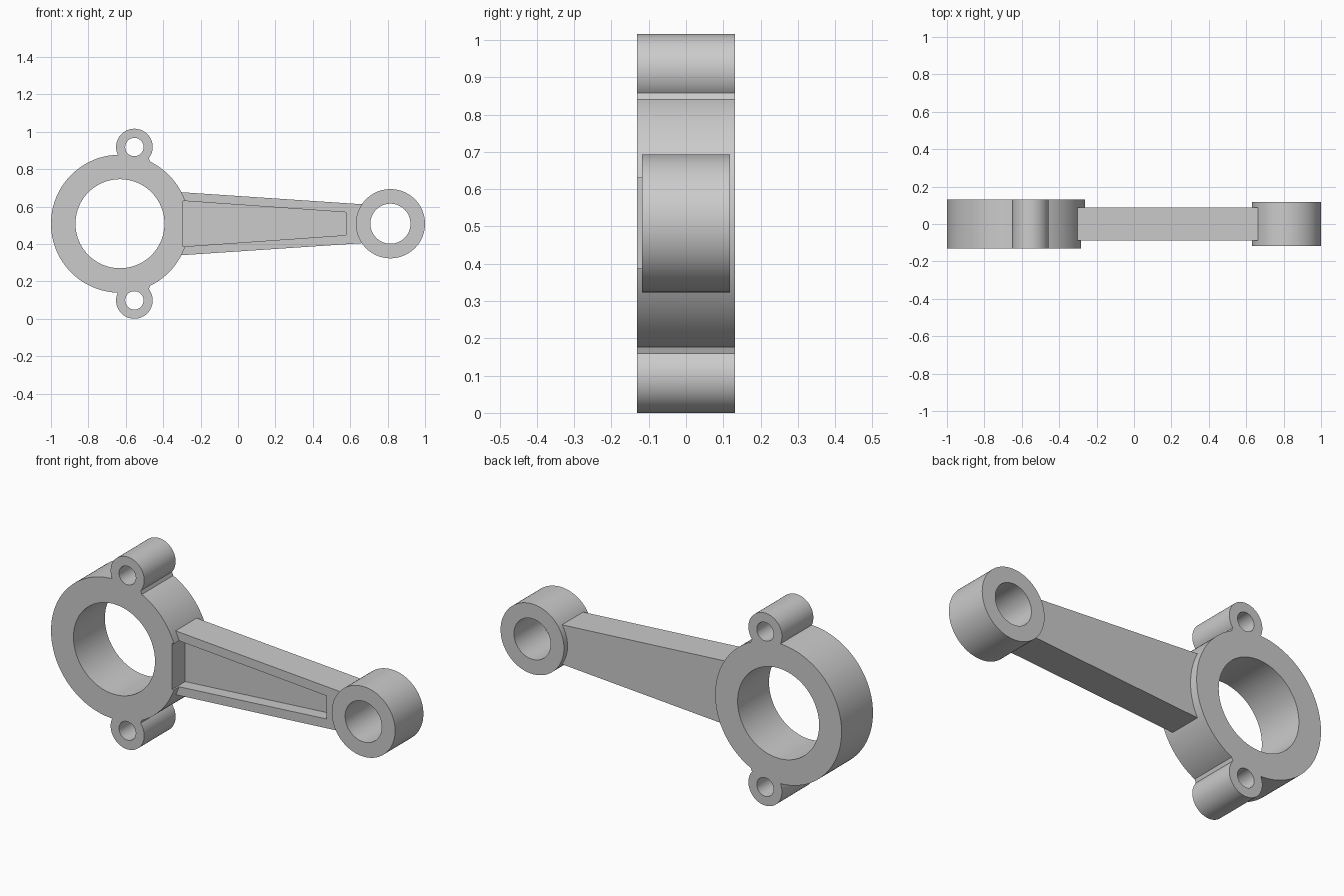
import bpy, bmesh, math

if "Cube" in bpy.data.objects:
    bpy.data.objects.remove(bpy.data.objects["Cube"])

CZ = 0.508                 # height of the rod axis
BIG, SMALL = -0.631, 0.815 # x of the two eyes


def prism(name, pts, y0, y1):
    """Extrude an (x, z) outline from y0 to y1."""
    bm = bmesh.new()
    face = bm.faces.new([bm.verts.new((x, y0, z)) for x, z in pts])
    new = bmesh.ops.extrude_face_region(bm, geom=[face])["geom"]
    bmesh.ops.translate(bm, vec=(0, y1 - y0, 0),
                        verts=[v for v in new if isinstance(v, bmesh.types.BMVert)])
    bmesh.ops.recalc_face_normals(bm, faces=bm.faces)
    mesh = bpy.data.meshes.new(name)
    bm.to_mesh(mesh)
    bm.free()
    obj = bpy.data.objects.new(name, mesh)
    bpy.context.collection.objects.link(obj)
    return obj


def disc(name, x, z, r, h, n=96):
    pts = [(x + r * math.cos(2 * math.pi * i / n), z + r * math.sin(2 * math.pi * i / n))
           for i in range(n)]
    return prism(name, pts, -h, h)


def combine(target, other, op):
    mod = target.modifiers.new(op.lower(), 'BOOLEAN')
    mod.operation, mod.solver, mod.object = op, 'EXACT', other
    bpy.context.view_layer.objects.active = target
    bpy.ops.object.modifier_apply(modifier=mod.name)
    bpy.data.objects.remove(other, do_unlink=True)


# big eye, small eye and tapered shank
rod = disc("connecting_rod", BIG, CZ, 0.369, 0.131, 128)
shank = [(-0.34, CZ - 0.171), (0.68, CZ - 0.103), (0.68, CZ + 0.103), (-0.34, CZ + 0.171)]
combine(rod, prism("shank", shank, -0.088, 0.088), 'UNION')
combine(rod, disc("small_eye", SMALL, CZ, 0.185, 0.118), 'UNION')

# bolt lugs with short necks, above and below
neck = [(-0.4765, 0.349), (-0.47, 0.332), (-0.5, 0.29), (-0.61, 0.29), (-0.61, 0.36), (-0.55, 0.40)]
for s in (1, -1):
    combine(rod, disc("lug", -0.554, CZ + s * 0.41, 0.098, 0.131, 64), 'UNION')
    combine(rod, prism("neck", [(x, CZ + s * z) for x, z in neck], -0.131, 0.131), 'UNION')

# through holes
for x, z, r in ((BIG, CZ, 0.238), (SMALL, CZ, 0.107),
                (-0.554, CZ + 0.41, 0.049), (-0.554, CZ - 0.41, 0.049)):
    combine(rod, disc("bore", x, z, r, 0.3), 'DIFFERENCE')

# tapered pocket on the front of the shank, also trimming the big eye
pocket = [(-0.293, CZ - 0.122), (0.578, CZ - 0.061), (0.578, CZ + 0.061), (-0.293, CZ + 0.122)]
combine(rod, prism("pocket", pocket, -0.3, -0.022), 'DIFFERENCE')

bpy.ops.object.select_all(action='DESELECT')
rod.select_set(True)
bpy.context.view_layer.objects.active = rod
bpy.ops.object.shade_smooth_by_angle(angle=math.radians(25))
